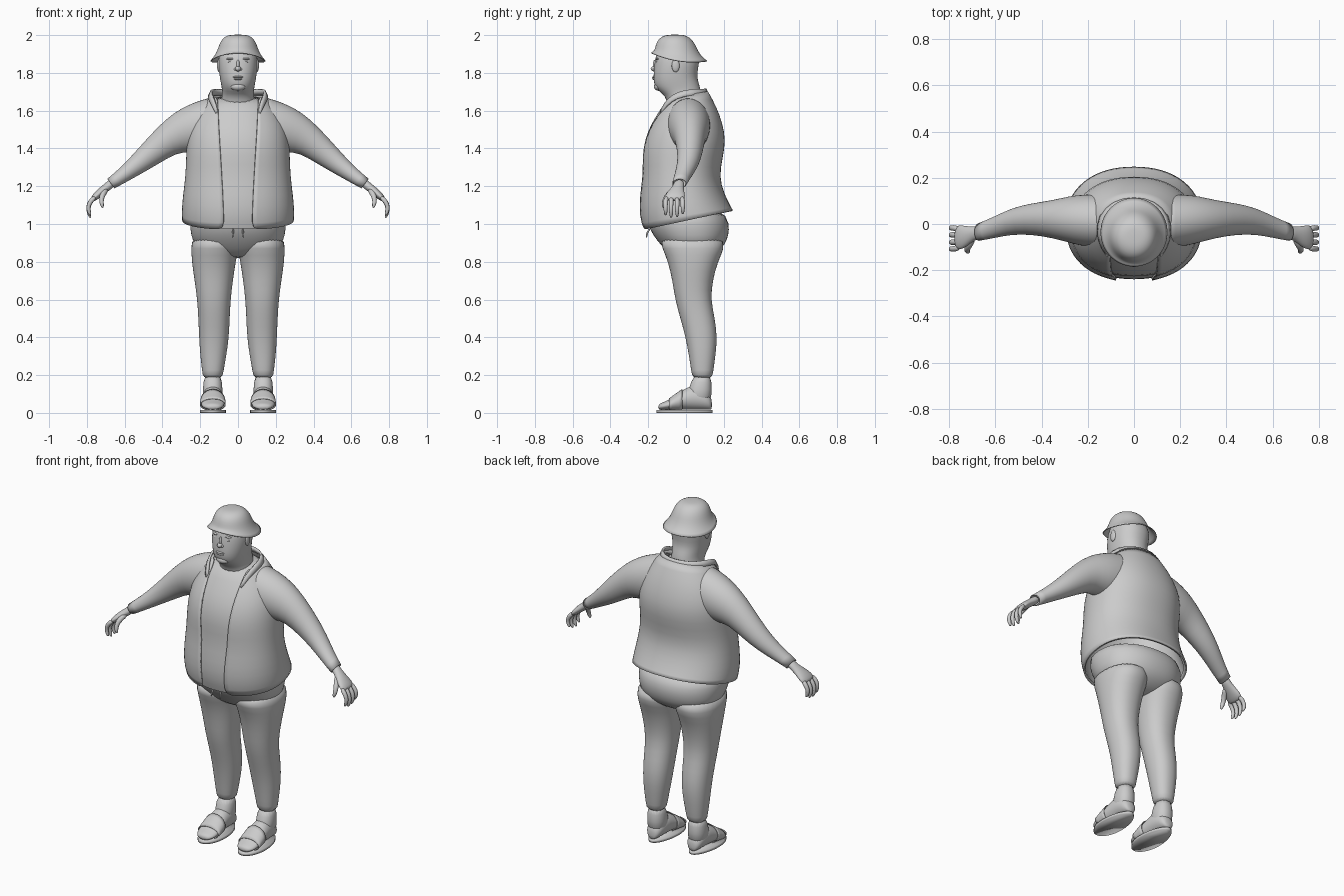
import bpy, bmesh
from math import sin, cos, pi, asin
from mathutils import Vector


def ring(zf, zb, rx, yf, yb, cx=0.0, gap=0.0, sag=0.0, n=2.2, seg=32):
    """Horizontal superellipse; zf/zb tilt it front to back, gap opens the front."""
    a = asin(min(1, gap / rx) ** (n / 2)) if gap else 0
    count = seg + 1 if gap else seg
    pts = []
    for i in range(count):
        t = a + (2 * pi - 2 * a) * i / seg
        s, c = sin(t), cos(t)
        px = abs(s) ** (2 / n) * (1 if s > 0 else -1)
        py = -abs(c) ** (2 / n) * (1 if c > 0 else -1)
        y = (yf + yb) / 2 + (yb - yf) / 2 * py
        pts.append((cx + rx * px, y, zf + (zb - zf) * (py + 1) / 2 - sag * s * s))
    return pts


def oval(c, u, v, seg=20):
    c, u, v = Vector(c), Vector(u), Vector(v)
    return [c + u * cos(2 * pi * i / seg) + v * sin(2 * pi * i / seg) for i in range(seg)]


def loft(name, rings, closed=True, caps=(True, True), mirror=False, thick=0.0, sub=1):
    bm = bmesh.new()
    vs = [[bm.verts.new(p) for p in r] for r in rings]
    n = len(vs[0])
    for a, b in zip(vs, vs[1:]):
        for i in range(n if closed else n - 1):
            j = (i + 1) % n
            bm.faces.new((a[i], a[j], b[j], b[i]))
    if caps[0]:
        bm.faces.new(vs[0][::-1])
    if caps[1]:
        bm.faces.new(vs[-1])
    bmesh.ops.recalc_face_normals(bm, faces=bm.faces[:])
    me = bpy.data.meshes.new(name)
    bm.to_mesh(me)
    bm.free()
    return finish(name, me, mirror, thick, sub)


def finish(name, me, mirror, thick, sub):
    ob = bpy.data.objects.new(name, me)
    bpy.context.collection.objects.link(ob)
    for p in me.polygons:
        p.use_smooth = True
    if mirror:
        m = ob.modifiers.new("mirror", 'MIRROR')
        m.use_mirror_merge = False
    if sub:
        m = ob.modifiers.new("smooth", 'SUBSURF')
        m.levels = m.render_levels = sub
    if thick:
        m = ob.modifiers.new("thickness", 'SOLIDIFY')
        m.thickness, m.offset = thick, 0
    return ob


def tube(name, path, radii, mirror=True):
    pts = [Vector(p) for p in path]
    rings = []
    for i, p in enumerate(pts):
        d = (pts[min(i + 1, len(pts) - 1)] - pts[max(i - 1, 0)]).normalized()
        u = d.cross(Vector((0, 1, 0))).normalized()
        v = u.cross(d)
        rings.append(oval(p, u * radii[i], v * radii[i], 12))
    return loft(name, rings, mirror=mirror)


def blob(name, loc, size, mirror=False):
    bm = bmesh.new()
    bmesh.ops.create_uvsphere(bm, u_segments=16, v_segments=10, radius=1)
    for v in bm.verts:
        v.co = Vector([l + c * s for l, c, s in zip(loc, v.co, size)])
    me = bpy.data.meshes.new(name)
    bm.to_mesh(me)
    bm.free()
    return finish(name, me, mirror, 0, 0)


# Jacket body (open front) and the shirt beneath: zf, zb, rx, yf, yb, opening
torso = [(.97, 1.07, .292, -.225, .245, .075), (1.04, 1.10, .295, -.247, .228, .076),
         (1.15, 1.16, .287, -.246, .198, .08), (1.26, 1.25, .274, -.229, .171, .086),
         (1.36, 1.35, .270, -.236, .190, .092), (1.45, 1.44, .268, -.222, .206, .098),
         (1.53, 1.53, .248, -.187, .190, .102), (1.60, 1.62, .200, -.142, .157, .105),
         (1.66, 1.70, .142, -.105, .112, .108)]
loft("jacket", [ring(*t[:5], gap=t[5]) for t in torso], closed=False,
     caps=(False, False), thick=.01)
loft("shirt", [ring(a + .005, b, c - .012, d + .005, e - .012) for a, b, c, d, e, g in torso],
     caps=(False, True))

# Turned collar
top = [(.104, -.132, 1.60), (.125, -.10, 1.66), (.145, -.045, 1.70), (.138, .03, 1.712),
       (.085, .09, 1.714), (0, .11, 1.714)]
top += [(-x, y, z) for x, y, z in top[-2::-1]]
low = [(x * 1.1, y * 1.08 + .003, z - .03) for x, y, z in top]
loft("collar", [top, low], closed=False, caps=(False, False), thick=.012)

# Sleeves: top x,z / bottom x,z / y centre / y radius
sleeve = [(.14, 1.67, .14, 1.39, .012, .115), (.22, 1.648, .20, 1.385, .015, .112),
          (.30, 1.612, .26, 1.38, .02, .10), (.38, 1.557, .325, 1.378, .021, .08),
          (.48, 1.452, .41, 1.327, .022, .066), (.56, 1.36, .495, 1.278, .012, .055),
          (.63, 1.288, .585, 1.228, -.016, .043), (.69, 1.238, .655, 1.19, -.035, .036)]
loft("sleeve", [oval(((a + c) / 2, y, (b + d) / 2), ((a - c) / 2, 0, (b - d) / 2), (0, r, 0))
                for a, b, c, d, y, r in sleeve], caps=(False, False), mirror=True, thick=.005)

# Palm, fingers and thumb
palm = [(.655, -.034, 1.228, .024, .028), (.69, -.04, 1.198, .022, .028),
        (.72, -.052, 1.175, .022, .042), (.75, -.058, 1.15, .02, .054),
        (.775, -.06, 1.125, .014, .053)]
loft("palm", [oval((x, y, z), (a * .65, 0, a * .75), (0, b, 0)) for x, y, z, a, b in palm],
     mirror=True)
for i, (y, s) in enumerate([(-.108, .9), (-.079, 1.05), (-.047, 1), (-.017, .82)]):
    ym = -.06 + (y + .06) * .82
    path = [(.755, ym, 1.143)] + [(.775 + dx, y, 1.127 - dz * s) for dx, dz in
                                  [(0, 0), (.016, .028), (.018, .056), (.01, .08), (.005, .09)]]
    tube("finger_%d" % (i + 1), path, [.012, .013, .012, .011, .009, .004])
tube("thumb", [(.695, -.055, 1.185), (.715, -.092, 1.16), (.725, -.112, 1.13),
               (.72, -.12, 1.1), (.715, -.12, 1.085)], [.016, .016, .013, .011, .004])

# Trousers: pelvis, then each leg as z, inner x, outer x, front y, back y
pelvis = [(.82, .08, -.05, .10), (.85, .17, -.095, .165), (.89, .232, -.135, .208),
          (.94, .250, -.175, .226), (1.0, .256, -.205, .232), (1.09, .256, -.21, .195)]
loft("trouser_seat", [ring(z, z, r, f, b) for z, r, f, b in pelvis], n_caps := True)
leg = [(.94, -.01, .247, -.15, .20), (.87, -.002, .248, -.125, .205), (.80, .012, .245, -.095, .168),
       (.70, .027, .230, -.072, .141), (.60, .039, .216, -.058, .131), (.50, .044, .210, -.03, .153),
       (.40, .048, .206, -.002, .166), (.30, .062, .200, .016, .156), (.22, .077, .189, .028, .144),
       (.18, .082, .187, .034, .14)]
loft("trouser_leg", [ring(z, z, (o - i) / 2, f, b, cx=(o + i) / 2) for z, i, o, f, b in leg],
     mirror=True)
tube("drawstring", [(.025, -.19, .975), (.026, -.207, .955), (.03, -.21, .925)],
     [.005, .005, .005])

# Feet: ankle, foot along y, toe strap and sole
loft("ankle", [ring(z, z, r, f, b, cx=.134) for z, r, f, b in
               [(.05, .054, .0, .135), (.12, .052, .012, .136), (.21, .048, .04, .135)]], mirror=True)
foot = [(.138, .02, .065), (.125, .042, .10), (.08, .053, .14), (.03, .055, .148), (-.02, .059, .12),
        (-.055, .062, .095), (-.09, .062, .07), (-.125, .053, .055), (-.148, .03, .045)]


def foot_ring(y, r, z, grow=0.0):
    return oval((.133, y, (z + .016) / 2), (r + grow, 0, 0), (0, 0, (z - .016) / 2 + grow))


loft("foot", [foot_ring(*f) for f in foot], mirror=True)
loft("sandal_strap", [foot_ring(*f, grow=.005) for f in foot[4:7]], caps=(False, False),
     mirror=True, thick=.004)
outline = [(1, 0), (1, .016)]
loft("sandal_sole", [[(.133 + s * .068 * sin(t) * (1 + .12 * cos(t)), -.008 - .148 * s * cos(t), z)
                      for t in [2 * pi * k / 40 for k in range(40)]] for s, z in outline],
     mirror=True, sub=0)

# Head and neck
head = [(1.60, .105, -.10, .09), (1.66, .088, -.10, .082), (1.69, .083, -.125, .08),
        (1.715, .085, -.158, .077), (1.745, .091, -.17, .068), (1.78, .097, -.173, .058),
        (1.83, .104, -.169, .065), (1.88, .105, -.163, .074), (1.94, .09, -.145, .045)]
loft("head", [ring(z, z, r, f, b) for z, r, f, b in head])
blob("nose", (0, -.168, 1.822), (.015, .019, .014))
blob("nose_bridge", (0, -.163, 1.842), (.009, .013, .028))
blob("nostril_wing", (.013, -.163, 1.819), (.009, .012, .009), True)
blob("eye", (.036, -.150, 1.855), (.017, .010, .007), True)
blob("brow", (.038, -.152, 1.874), (.024, .009, .006), True)
blob("upper_lip", (0, -.168, 1.778), (.027, .011, .006))
blob("lower_lip", (0, -.167, 1.768), (.023, .012, .006))
blob("chin", (0, -.145, 1.727), (.04, .025, .022))
blob("ear", (.101, -.055, 1.838), (.010, .021, .034), True)

# Bucket hat
hat = [(1.905, 1.862, .144, -.184, .112, .022), (1.914, 1.884, .122, -.170, .082, .01),
       (1.925, 1.918, .106, -.163, .060, 0), (1.955, 1.95, .096, -.156, .047, 0),
       (1.983, 1.977, .081, -.140, .027, 0), (1.997, 1.994, .058, -.110, .004, 0),
       (2.0, 2.0, .03, -.08, -.025, 0)]
loft("bucket_hat", [ring(*h[:5], sag=h[5], n=2) for h in hat], caps=(False, True), thick=.005)
